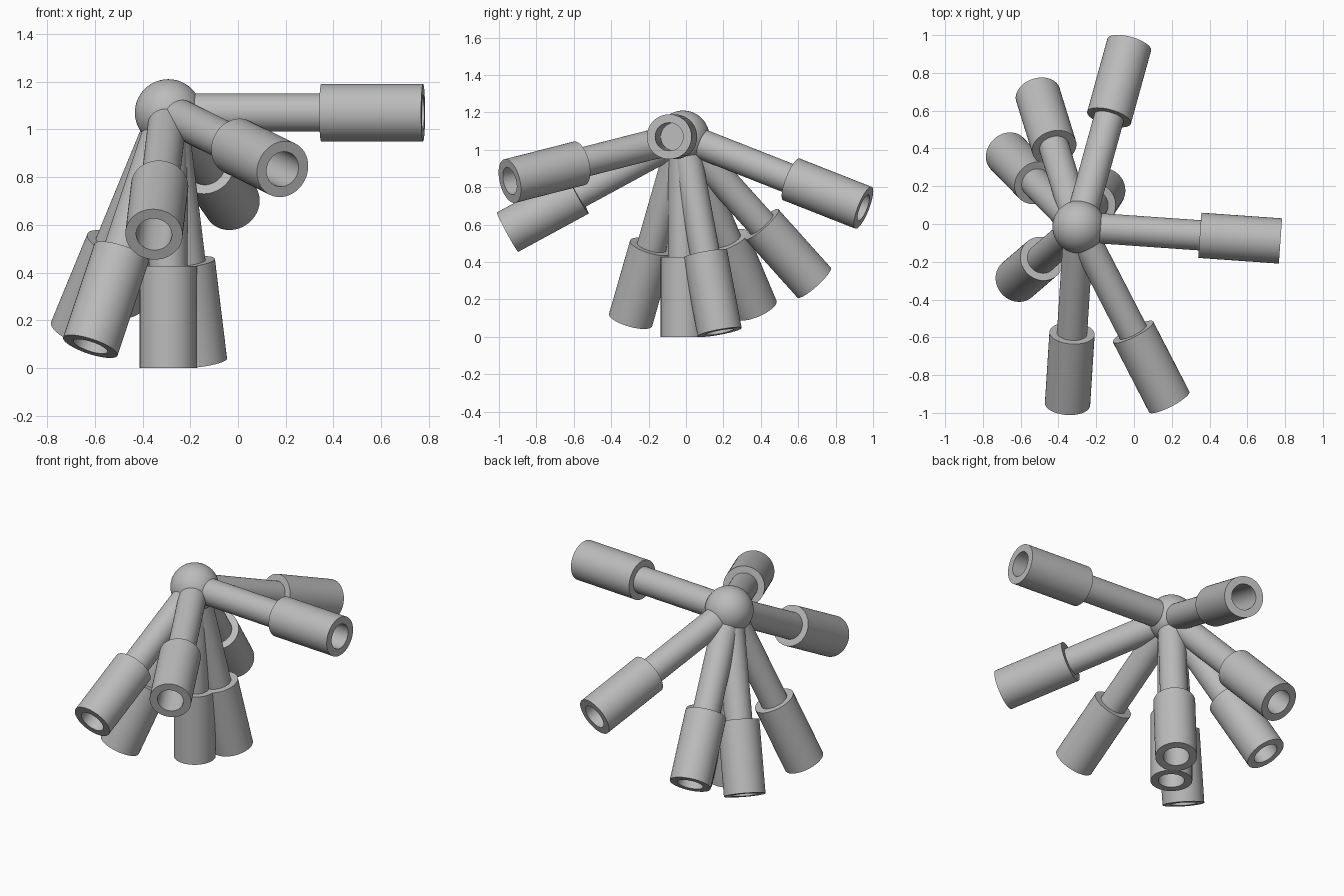
import bpy, bmesh, math
from mathutils import Vector

cube = bpy.data.objects.get("Cube")
if cube:
    bpy.data.objects.remove(cube)

# Single grey material
grey = bpy.data.materials.new("plain grey")
grey.use_nodes = True
grey.diffuse_color = (0.5, 0.5, 0.5, 1)
grey.node_tree.nodes["Principled BSDF"].inputs["Base Color"].default_value = (0.5, 0.5, 0.5, 1)

HUB = Vector((-0.292, -0.015, 1.07))
HUB_R, ROD_R, SLEEVE_R, BORE_R = 0.14, 0.08, 0.12, 0.075
SLEEVE_START, ARM_LEN = 0.642, 1.07
SIDES = 64


def finish(obj):
    obj.data.materials.append(grey)
    bpy.ops.object.select_all(action='DESELECT')
    obj.select_set(True)
    bpy.context.view_layer.objects.active = obj
    bpy.ops.object.shade_smooth_by_angle(angle=math.radians(35))


def lathe(name, profile, direction, closed=False):
    """Spin a (radius, distance) profile about an axis leaving the hub."""
    bm = bmesh.new()
    verts = [bm.verts.new((r, 0, d)) for r, d in profile]
    pairs = list(zip(verts, verts[1:]))
    if closed:
        pairs.append((verts[-1], verts[0]))
    edges = [bm.edges.new(p) for p in pairs]
    bmesh.ops.spin(bm, geom=verts + edges, cent=(0, 0, 0), axis=(0, 0, 1),
                   angle=math.tau, steps=SIDES, use_duplicate=False)
    bmesh.ops.remove_doubles(bm, verts=bm.verts, dist=1e-5)
    bmesh.ops.recalc_face_normals(bm, faces=bm.faces)
    mesh = bpy.data.meshes.new(name)
    bm.to_mesh(mesh)
    bm.free()
    obj = bpy.data.objects.new(name, mesh)
    bpy.context.collection.objects.link(obj)
    obj.location = HUB
    obj.rotation_euler = direction.to_track_quat('Z', 'Y').to_euler()
    finish(obj)


# Central ball
bpy.ops.mesh.primitive_uv_sphere_add(segments=SIDES, ring_count=32, radius=HUB_R, location=HUB)
hub = bpy.context.object
hub.name = "hub_ball"
finish(hub)

# Direction of every arm, measured from the ball
arms = {
    "left": (1.07, -0.075, 0),
    "back": (0.267, 0.965, -0.38),
    "front_left": (0.475, -0.92, -0.235),
    "front": (-0.06, -0.939, -0.51),
    "lower_front_right": (-0.325, -0.28, -0.975),
    "lower_back_right": (-0.38, 0.388, -0.922),
    "back_right": (-0.217, 0.70, -0.78),
    "lower_back": (0.127, 0.195, -1.045),
    "down": (0, 0, -1),
}

# Each arm is a solid rod ending in a wider hollow sleeve
for name, vec in arms.items():
    axis = Vector(vec).normalized()
    lathe(name + "_rod", [(0, 0), (ROD_R, 0), (ROD_R, SLEEVE_START + 0.01),
                          (0, SLEEVE_START + 0.01)], axis)
    lathe(name + "_sleeve", [(BORE_R, SLEEVE_START), (SLEEVE_R, SLEEVE_START),
                             (SLEEVE_R, ARM_LEN), (BORE_R, ARM_LEN)], axis, closed=True)
